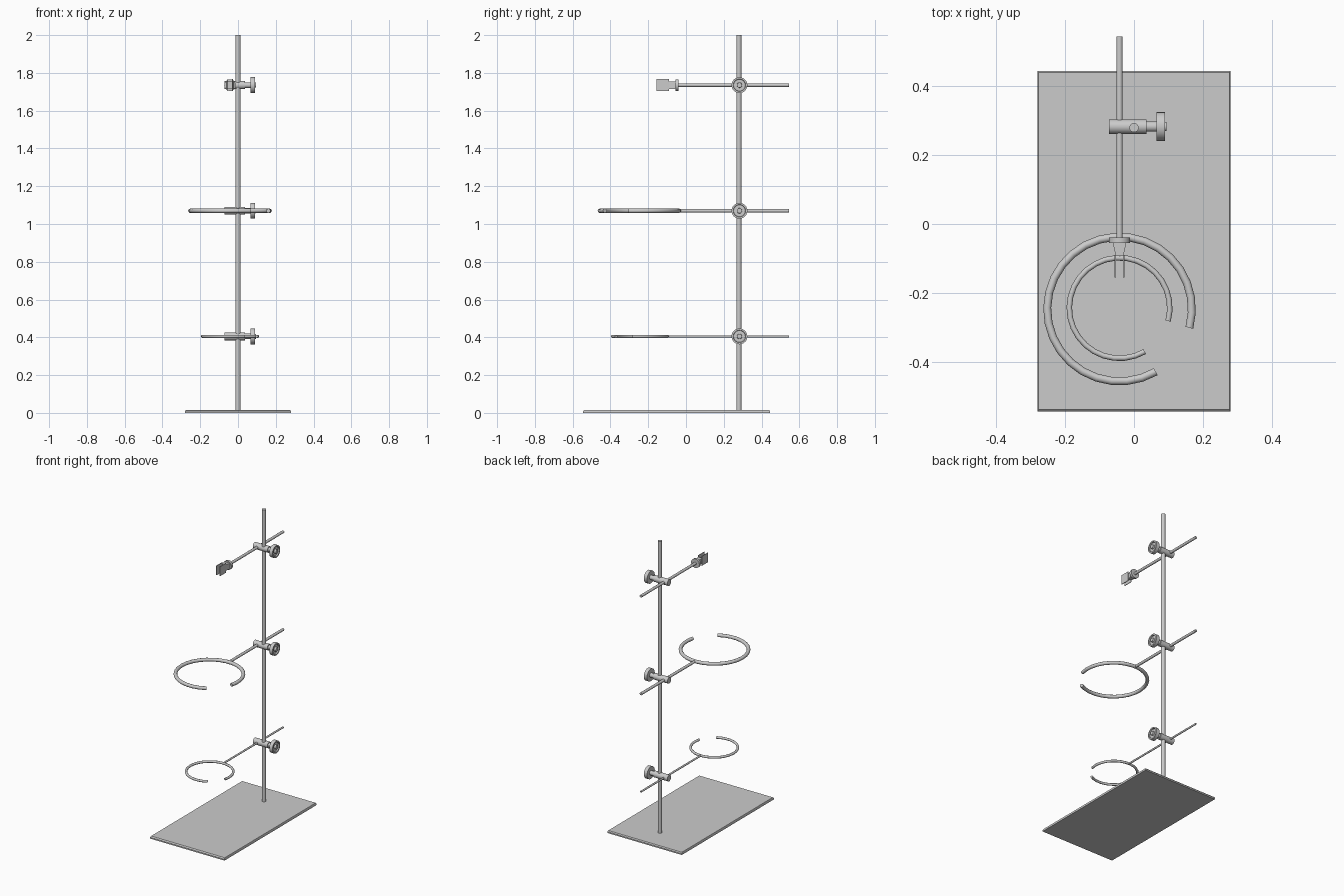
import bpy, bmesh
from math import sin, cos, pi, radians
from mathutils import Vector, Matrix

if "Cube" in bpy.data.objects:
    bpy.data.objects.remove(bpy.data.objects["Cube"])

POLE_Y = 0.28
ROD_X = -0.042


def make(name, bm, smooth=True):
    bmesh.ops.recalc_face_normals(bm, faces=bm.faces)
    me = bpy.data.meshes.new(name)
    bm.to_mesh(me)
    bm.free()
    ob = bpy.data.objects.new(name, me)
    bpy.context.collection.objects.link(ob)
    if smooth:
        bpy.ops.object.select_all(action='DESELECT')
        ob.select_set(True)
        bpy.context.view_layer.objects.active = ob
        bpy.ops.object.shade_smooth_by_angle(angle=radians(35))
    return ob


def loft(name, rings):
    """Skin equal-length loops of points and cap both ends."""
    bm = bmesh.new()
    loops = [[bm.verts.new(p) for p in r] for r in rings]
    n = len(loops[0])
    for a, b in zip(loops, loops[1:]):
        for i in range(n):
            j = (i + 1) % n
            bm.faces.new((a[i], a[j], b[j], b[i]))
    bm.faces.new(loops[0])
    bm.faces.new(loops[-1])
    return make(name, bm)


def lathe(name, profile, origin, axis, sides=24):
    """Turn (distance, radius) steps around an axis through origin."""
    axis, origin = Vector(axis), Vector(origin)
    q = Vector((0, 0, 1)).rotation_difference(axis)
    return loft(name, [[origin + q @ Vector((r * cos(2 * pi * i / sides),
                                            r * sin(2 * pi * i / sides), d))
                        for i in range(sides)] for d, r in profile])


def open_ring(name, centre, R, r, start, end, segs=26, sides=12):
    rings = []
    for k in range(segs + 1):
        a = radians(start + (end - start) * k / segs)
        out = Vector((cos(a), sin(a), 0))
        rings.append([Vector(centre) + out * (R + r * cos(2 * pi * i / sides))
                      + Vector((0, 0, r * sin(2 * pi * i / sides)))
                      for i in range(sides)])
    return loft(name, rings)


def prism(name, outline, z0, z1):
    return loft(name, [[(x, y, z) for x, y in outline] for z in (z0, z1)])


# Base plate with slightly sloped edges
def rect(x, y0, y1, z):
    return [(-x, y0, z), (x, y0, z), (x, y1, z), (-x, y1, z)]


loft("base_plate", [rect(0.28, -0.545, 0.445, 0),
                    rect(0.28, -0.545, 0.445, 0.009),
                    rect(0.277, -0.538, 0.44, 0.016)])

# Upright pole
lathe("upright_pole", [(0.005, 0.0135), (2.0, 0.0135)], (0, POLE_Y, 0), (0, 0, 1))

# Boss clamps with thumbscrews, and their horizontal rods
for level, z, rod_r, tip in (("lower", 0.405, 0.006, -0.095),
                             ("middle", 1.07, 0.009, -0.035),
                             ("upper", 1.735, 0.009, -0.042)):
    o = (0, POLE_Y + 0.003, z)
    lathe(level + "_clamp_body", [(-0.072, 0.021), (0.037, 0.021)], o, (1, 0, 0))
    lathe(level + "_clamp_screw", [(0.03, 0.015), (0.07, 0.015)], o, (1, 0, 0))
    lathe(level + "_clamp_knob",
          [(0.066, 0.042), (0.09, 0.042), (0.09, 0.033), (0.082, 0.031),
           (0.082, 0.014), (0.095, 0.013)], o, (1, 0, 0))
    lathe(level + "_rod", [(tip, rod_r), (0.545, rod_r)], (ROD_X, 0, z), (0, 1, 0), 16)

# Open support rings
open_ring("middle_ring", (ROD_X, -0.247, 1.07), 0.21, 0.0115, -15, 300)
open_ring("lower_ring", (ROD_X, -0.244, 0.405), 0.146, 0.008, -15, 300)

# Gripper at the end of the upper rod: collar, tapered neck, two thin jaws
lathe("gripper_collar", [(-0.055, 0.031), (-0.039, 0.031)],
      (ROD_X, 0, 1.735), (0, 1, 0))
prism("gripper_neck", [(ROD_X - 0.02, -0.053), (ROD_X + 0.02, -0.053),
                       (ROD_X + 0.011, -0.093), (ROD_X - 0.011, -0.093)],
      1.715, 1.755)
for side, s in (("left", -1), ("right", 1)):
    x = ROD_X + s * 0.0125
    prism(side + "_jaw", [(x - 0.002, -0.155), (x + 0.002, -0.155),
                          (x + 0.002, -0.09), (x - 0.002, -0.09)],
          1.703, 1.767)
